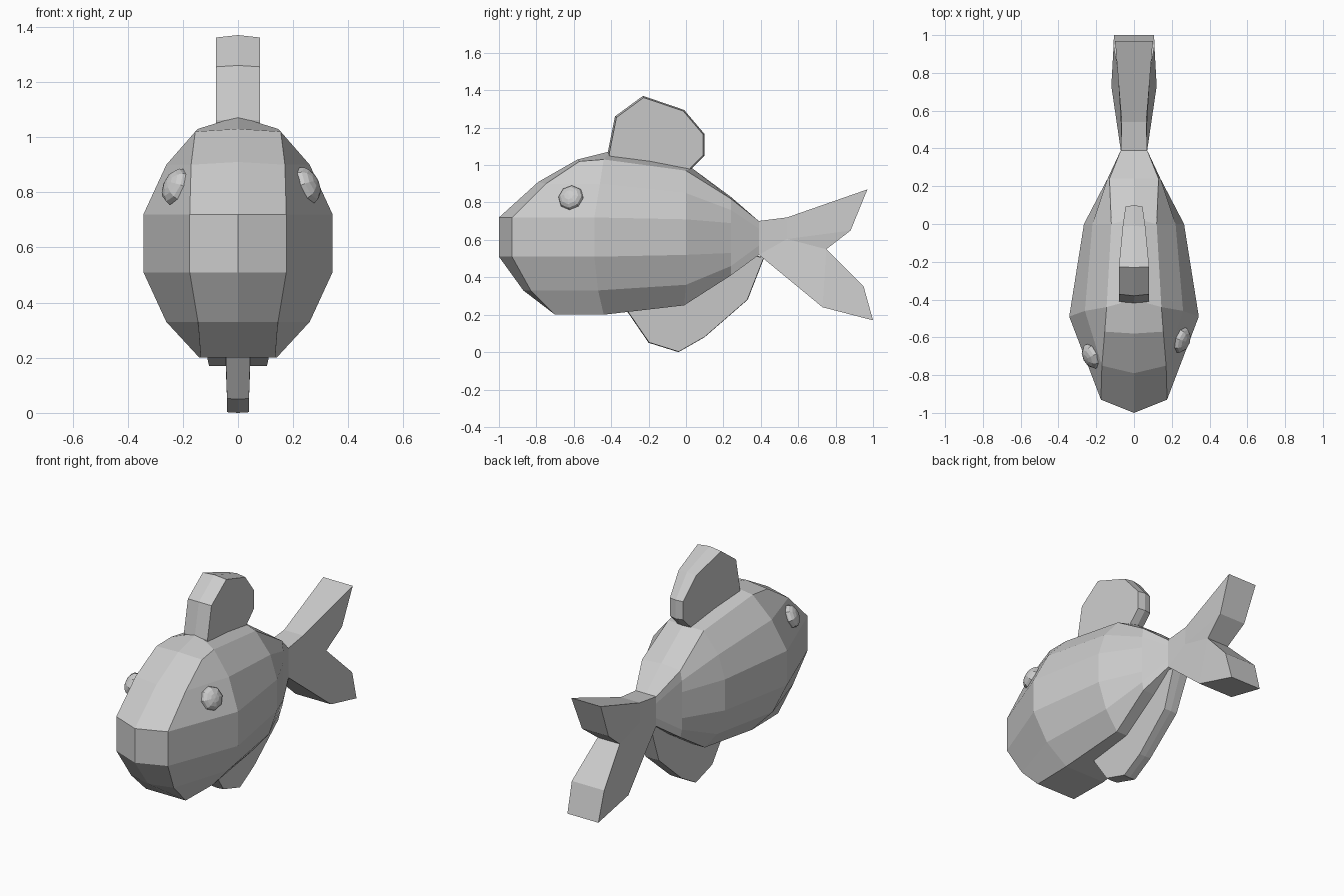
import bpy, bmesh
from mathutils import Vector

if "Cube" in bpy.data.objects:
    bpy.data.objects.remove(bpy.data.objects["Cube"])


def finish(name, bm):
    bmesh.ops.remove_doubles(bm, verts=bm.verts[:], dist=0.001)
    bmesh.ops.recalc_face_normals(bm, faces=bm.faces[:])
    me = bpy.data.meshes.new(name)
    bm.to_mesh(me)
    bm.free()
    ob = bpy.data.objects.new(name, me)
    bpy.context.collection.objects.link(ob)
    return ob


def add_face(bm, pts):
    # Skip repeated points so pinched quads become triangles
    clean = []
    for p in pts:
        if all((Vector(p) - Vector(q)).length > 0.001 for q in clean):
            clean.append(p)
    if len(clean) > 2:
        bm.faces.new([bm.verts.new(p) for p in clean])


# Body: half rings from back ridge to belly, as x, y, z rows
nose = list(zip([0] * 8,
                [-.58, -.58, -.79, -1, -1, -.87, -.7, -.7],
                [1.03, 1.03, .91, .72, .51, .33, .2, .2]))
face = list(zip([0, .155, .17, .175, .175, .145, .135, 0],
                [-.58, -.57, -.75, -.93, -.93, -.83, -.7, -.7],
                [1.03, 1.02, .9, .72, .51, .33, .2, .2]))
wide = list(zip([0, .145, .26, .343, .343, .26, .14, 0],
                [-.4, -.44, -.46, -.49, -.49, -.47, -.44, -.44],
                [1.075, 1.03, .9, .72, .51, .33, .2, .2]))
rear = list(zip([0, .12, .22, .265, .265, .21, .12, 0],
                [.03, 0, 0, 0, 0, 0, -.01, -.01],
                [.985, .97, .85, .71, .52, .36, .25, .25]))
waist = list(zip([0, .13, .14, .14, .14, .14, .13, 0], [.24] * 8,
                 [.83, .82, .76, .69, .53, .46, .41, .41]))
stem = list(zip([0, .07, .07, .07, .07, .07, .07, 0], [.39] * 8,
                [.70, .70, .66, .63, .60, .57, .52, .52]))
rings = [nose, face, wide, rear, waist, stem]
bm = bmesh.new()
for s in (1, -1):
    for a, b in zip(rings, rings[1:]):
        for i in range(7):
            add_face(bm, [(s * x, y, z) for x, y, z in (a[i], a[i + 1], b[i + 1], b[i])])
bmesh.ops.remove_doubles(bm, verts=bm.verts[:], dist=0.001)
bmesh.ops.holes_fill(bm, edges=bm.edges[:], sides=0)
finish("body", bm)


def fin(name, outline, inner=(), polys=None, inset=1.0):
    """Slab from (y, z, half thickness) points; inset < 1 leaves a centre ridge."""
    n = len(outline)
    cy = sum(p[0] for p in outline) / n
    cz = sum(p[1] for p in outline) / n
    bm = bmesh.new()
    side = [(x, cy + (y - cy) * inset, cz + (z - cz) * inset) for y, z, x in outline]
    side += [(x, y, z) for y, z, x in inner]
    mid = [(0, y, z) for y, z, x in outline]
    for s in (1, -1):
        pts = [(s * x, y, z) for x, y, z in side]
        for poly in polys or [range(n)]:
            add_face(bm, [pts[i] for i in poly])
        for i in range(n):
            j = (i + 1) % n
            add_face(bm, [pts[i], pts[j], mid[j], mid[i]])
    return finish(name, bm)


# Dorsal fin
fin("dorsal_fin", [(-.41, .97, .08), (-.42, 1.06, .08), (-.38, 1.26, .08), (-.23, 1.37, .08),
                   (-.01, 1.295, .06), (.1, 1.165, .045), (.1, 1.05, .045),
                   (.03, .98, .045), (-.02, .9, .05)], inset=.965)

# Anal fin
fin("belly_fin", [(-.33, .24, .045), (-.2, .05, .04), (-.04, 0, .04), (.1, .08, .04),
                  (.33, .28, .045), (.42, .51, .055), (.3, .52, .06), (0, .32, .05)], inset=.99)

# Forked tail: shared root plus upper and lower lobes
fin("tail_fin", [(.38, .70, .07), (.54, .72, .065), (.97, .87, .10), (.88, .65, .09),
                 (.75, .55, .075), (.95, .35, .11), (1, .17, .105), (.73, .24, .12),
                 (.39, .52, .07)],
    inner=[(.54, .605, .07)],
    polys=[(0, 1, 9, 8), (1, 2, 3, 9), (9, 3, 4), (8, 9, 4, 7), (4, 5, 6, 7)])

# Eyes: flattened low-poly balls lying on the cheeks
for name, loc, normal in (("eye_right", (.25, -.615, .825), (.85, -.3, .4)),
                          ("eye_left", (-.224, -.70, .82), (-.8, -.4, .4))):
    bpy.ops.mesh.primitive_uv_sphere_add(segments=8, ring_count=8, radius=1, location=loc)
    eye = bpy.context.object
    eye.name = name
    eye.rotation_mode = 'QUATERNION'
    eye.rotation_quaternion = Vector(normal).to_track_quat('Z', 'Y')
    eye.scale = (.07, .07, .042)
